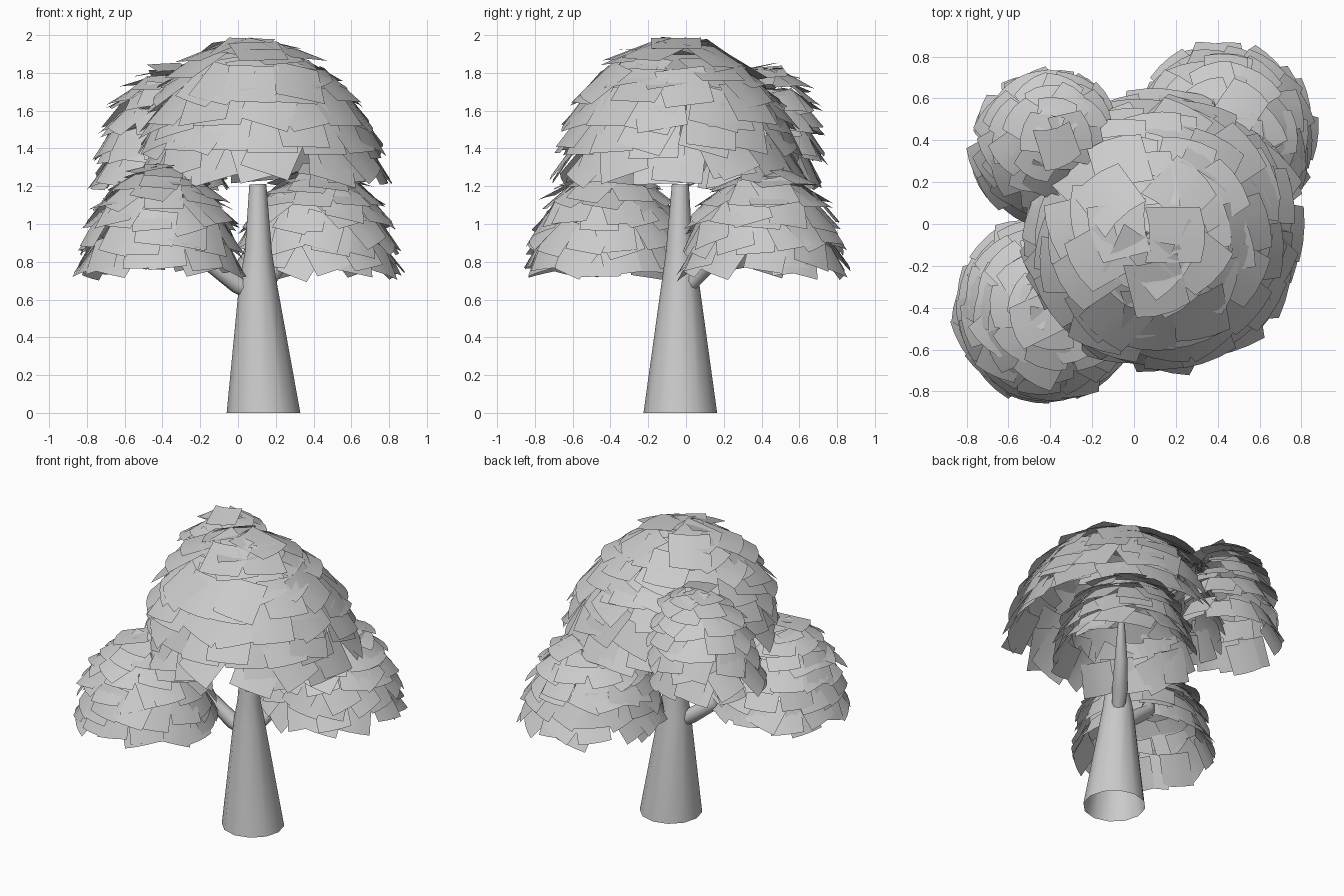
import bpy, math, random
from mathutils import Vector

if "Cube" in bpy.data.objects:
    bpy.data.objects.remove(bpy.data.objects["Cube"])

random.seed(11)


def make_object(name, verts, faces):
    mesh = bpy.data.meshes.new(name)
    mesh.from_pydata(verts, [], faces)
    mesh.shade_smooth()
    obj = bpy.data.objects.new(name, mesh)
    bpy.context.collection.objects.link(obj)
    return obj


def tube(name, path, sides):
    """Tapered open tube through (x, y, z, radius) stations."""
    verts, faces = [], []
    pts = [Vector(p[:3]) for p in path]
    for i, p in enumerate(pts):
        axis = (pts[min(i + 1, len(pts) - 1)] - pts[max(i - 1, 0)]).normalized()
        if i == 0 and p.z == 0:
            axis = Vector((0, 0, 1))
        side = axis.cross(Vector((0, 1, 0))).normalized()
        other = axis.cross(side)
        for k in range(sides):
            a = math.tau * k / sides
            verts.append(p + path[i][3] * (side * math.cos(a) + other * math.sin(a)))
    for i in range(len(path) - 1):
        for k in range(sides):
            a, b = i * sides + k, i * sides + (k + 1) % sides
            faces.append((a, b, b + sides, a + sides))
    return make_object(name, verts, faces)


def foliage(name, centre, radius, height, size, rows, lean):
    """Leaning dome of overlapping leaf cards, each bent around the dome axis."""
    verts, faces = [], []
    c, cols = Vector(centre), 3
    for row in range(rows):
        phi = math.radians(14 + 74 * row / (rows - 1))
        ring = radius * math.sin(phi)
        count = max(4, round(math.tau * ring / (size * 0.6)))
        shift = Vector((*lean, 0)) * math.cos(phi)
        for k in range(count):
            th = math.tau * (k + 0.5 * (row % 2)) / count + random.uniform(-.2, .2)
            radial = Vector((math.cos(th), math.sin(th), 0))
            tangent = Vector((-math.sin(th), math.cos(th), 0))
            tilt = min(phi * 0.8, math.radians(58)) + random.uniform(-.13, .13)
            down = radial * math.cos(tilt) - Vector((0, 0, math.sin(tilt)))
            mid = c + shift + radial * ring + Vector((0, 0, height * math.cos(phi)
                                                      + random.uniform(-.03, .03)))
            roll = random.uniform(-.4, .4)
            bend = max(ring, radius * 0.6) * 1.15
            base = len(verts)
            for v in (-0.5, 0.5):
                for j in range(cols + 1):
                    u = j / cols - 0.5
                    s = size * (u * math.cos(roll) - v * math.sin(roll))
                    t = size * (u * math.sin(roll) + v * math.cos(roll))
                    verts.append(mid + down * t + tangent * bend * math.sin(s / bend)
                                 - radial * bend * (1 - math.cos(s / bend)))
            for j in range(cols):
                a = base + j
                faces.append((a, a + cols + 1, a + cols + 2, a + 1))
    return make_object(name, verts, faces)


# Trunk, open at the base
tube("trunk", [(.135, -.03, 0, .195), (.105, -.03, .7, .098),
               (.108, -.035, .85, .072), (.105, -.03, 1.21, .045)], 12)

# Side branches reaching into the lower crowns
tube("left_branch", [(.11, -.03, .61, .035), (.0, -.05, .68, .05),
                     (-.17, -.07, .81, .045), (-.27, -.16, 1.05, .02)], 8)
tube("back_right_branch", [(.12, -.02, .63, .035), (.19, .09, .76, .05),
                           (.29, .22, .88, .04), (.38, .33, 1.08, .02)], 8)

# Leaf crowns: centre of dome base, radius, height, card size, rows, lean at top
crowns = {
    "main_crown": ((.14, -.03, 1.33), .60, .62, .27, 7, (-.08, -.02)),
    "front_left_crown": ((-.41, -.41, .82), .395, .46, .21, 6, (0, 0)),
    "back_right_crown": ((.42, .41, .82), .395, .46, .21, 6, (0, 0)),
    "back_left_crown": ((-.42, .36, 1.27), .315, .55, .19, 6, (.05, .08)),
}
for name, spec in crowns.items():
    foliage(name, *spec)
